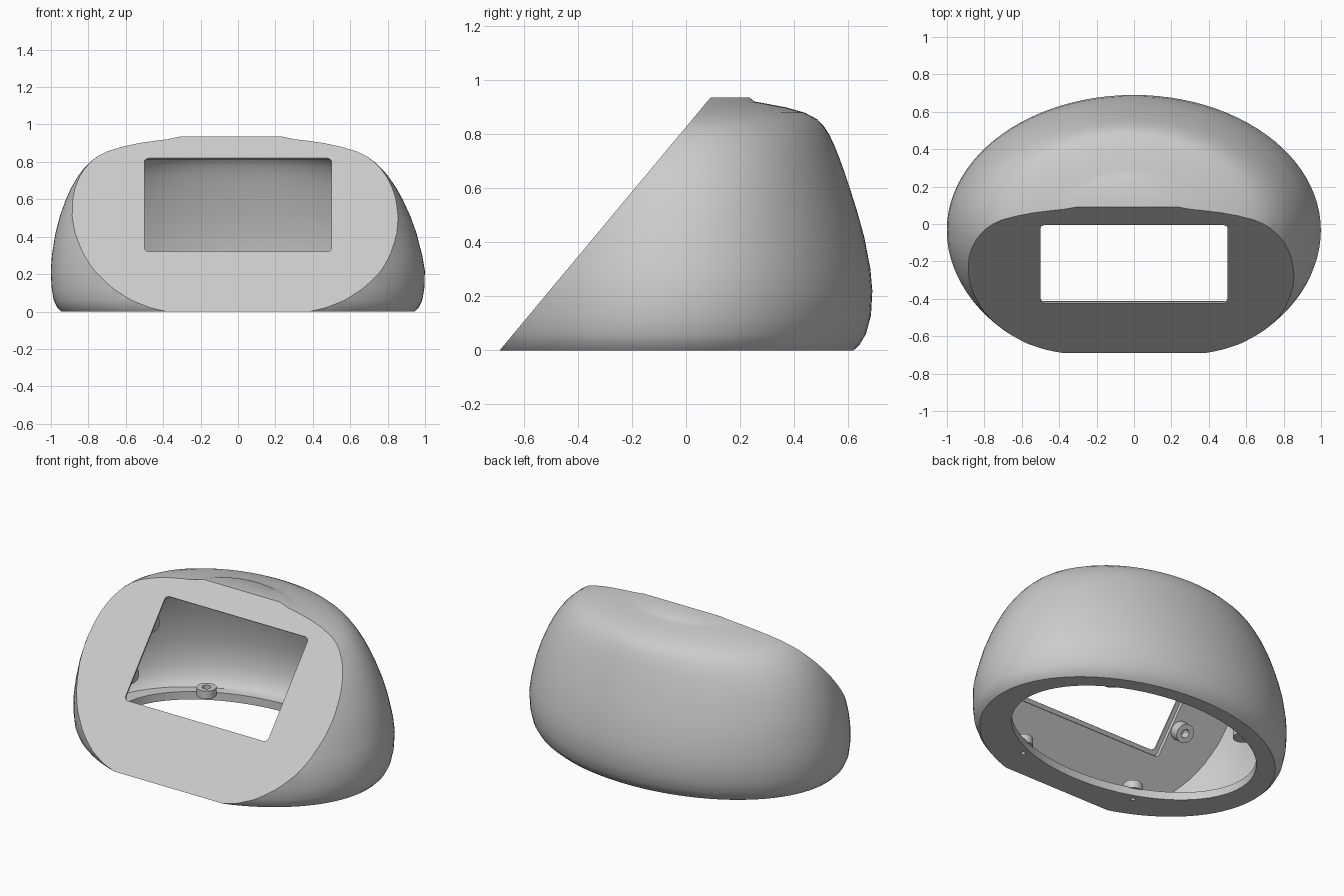
import bpy, bmesh, math
from mathutils import Vector, Matrix

if "Cube" in bpy.data.objects:
    bpy.data.objects.remove(bpy.data.objects["Cube"], do_unlink=True)

grey = bpy.data.materials.new("light grey plastic")
grey.use_nodes = True
grey.diffuse_color = (0.6, 0.6, 0.6, 1)
grey.node_tree.nodes["Principled BSDF"].inputs["Base Color"].default_value = (0.6, 0.6, 0.6, 1)

# Sloping front panel: local x is right, y runs up the slope, z points outward
TILT = math.atan2(0.935, 0.78)
PANEL = Matrix.Translation((0, -0.2145, 0.57)) @ Matrix.Rotation(TILT, 4, 'X')
OUT = Vector((0, -math.sin(TILT), math.cos(TILT)))

# Body profile: height, half width, rear reach
PROFILE = [(0, .945, .62), (.02, .965, .642), (.06, .985, .666), (.13, .997, .685),
           (.22, 1, .69), (.3, .99, .683), (.42, .965, .66), (.51, .937, .635),
           (.6, .9, .607), (.66, .87, .587), (.72, .832, .565), (.76, .8, .549),
           (.8, .76, .53), (.83, .72, .51), (.855, .67, .487), (.88, .59, .44),
           (.9, .5, .37), (.915, .4, .29), (.921, .35, .255), (.937, .28, .235)]
TOP = PROFILE[-1][0]


def make_object(name, bm):
    bmesh.ops.recalc_face_normals(bm, faces=bm.faces)
    mesh = bpy.data.meshes.new(name)
    bm.to_mesh(mesh)
    bm.free()
    mesh.materials.append(grey)
    ob = bpy.data.objects.new(name, mesh)
    bpy.context.collection.objects.link(ob)
    return ob


def dome(name, inset=0.0, z0=0.0, z1=TOP, depth=0.0, count=96):
    """Loft oval rings, then slice off the front along the sloping plane."""
    bm = bmesh.new()
    rings = []
    for z, a, rear in PROFILE:
        shift = -0.05 * max(0, z - 0.2)
        middle = -0.05 + 0.08 * z
        back, front = rear - middle - inset, a * 0.74 - inset
        a -= inset
        ring = []
        for i in range(count):
            t = math.tau * i / count
            s = math.sin(t)
            ring.append(bm.verts.new((shift + a * math.cos(t), middle + s * (back if s > 0 else front),
                                      z0 + z * (z1 - z0) / TOP)))
        rings.append(ring)
    for low, high in zip(rings, rings[1:]):
        for i in range(count):
            j = (i + 1) % count
            bm.faces.new((low[i], low[j], high[j], high[i]))
    bm.faces.new(rings[0])
    bm.faces.new(rings[-1])
    bmesh.ops.bisect_plane(bm, geom=bm.verts[:] + bm.edges[:] + bm.faces[:], dist=1e-5,
                           plane_co=PANEL.translation - OUT * depth, plane_no=OUT, clear_outer=True)
    bmesh.ops.holes_fill(bm, edges=[e for e in bm.edges if e.is_boundary], sides=0)
    return make_object(name, bm)


def window_block(name, w, h, low, high, radius):
    """Rounded block lying in the front panel."""
    bm = bmesh.new()
    bmesh.ops.create_cube(bm, size=1, matrix=Matrix.Translation((0, 0, (low + high) / 2))
                          @ Matrix.Diagonal((w, h, high - low, 1)))
    posts = [e for e in bm.edges if abs(e.verts[0].co.z - e.verts[1].co.z) > 1e-4]
    bmesh.ops.bevel(bm, geom=posts, offset=radius, segments=4, affect='EDGES', profile=0.5)
    bm.transform(PANEL)
    return make_object(name, bm)


def cylinder(name, matrix, rx, ry, low, high, count):
    bm = bmesh.new()
    bmesh.ops.create_cone(bm, cap_ends=True, segments=count, radius1=1, radius2=1, depth=1,
                          matrix=matrix @ Matrix.Translation((0, 0, (low + high) / 2))
                          @ Matrix.Diagonal((rx, ry, high - low, 1)))
    return make_object(name, bm)


def carve(ob, cutter):
    mod = ob.modifiers.new("cut", 'BOOLEAN')
    mod.operation, mod.solver, mod.object = 'DIFFERENCE', 'EXACT', cutter
    bpy.context.view_layer.objects.active = ob
    bpy.ops.object.modifier_apply(modifier=mod.name)
    bpy.data.objects.remove(cutter, do_unlink=True)


def smooth(ob):
    bpy.ops.object.select_all(action='DESELECT')
    ob.select_set(True)
    bpy.context.view_layer.objects.active = ob
    bpy.ops.object.shade_smooth_by_angle(angle=math.radians(40))


# Hollow shell with window, rear window recess and oval base opening
shell = dome("shell")
carve(shell, dome("cavity", 0.035, 0.05, 0.902, 0.035))
carve(shell, window_block("window_cut", 1.0, 0.651, -0.15, 0.1, 0.025))
carve(shell, window_block("recess_cut", 1.05, 0.7, -0.15, -0.01, 0.025))
carve(shell, cylinder("base_cut", Matrix.Identity(4), 0.8, 0.53, -0.1, 0.08, 96))


# Screw bosses on the base flange and beside the window
def boss(name, matrix, low, high):
    ob = cylinder(name, matrix, 0.057, 0.057, low, high, 24)
    carve(ob, cylinder("hole", matrix, 0.026, 0.026, low + 0.012, high + 0.1, 16))
    smooth(ob)


for side, x in (("left", 1), ("right", -1)):
    for place, px, py in (("front", 0.41, -0.5), ("rear", 0.49, 0.385)):
        spot = Matrix.Translation((x * px, py, 0))
        boss(f"{side}_{place}_base_boss", spot, 0.045, 0.095)
        carve(shell, cylinder("screw_hole", spot, 0.013, 0.013, -0.05, 0.03, 12))
    for place, py in (("lower", -0.16), ("upper", 0.16)):
        spot = PANEL @ Matrix.Translation((x * 0.585, py, -0.03)) @ Matrix.Rotation(math.pi, 4, 'X')
        boss(f"{side}_{place}_panel_boss", spot, 0, 0.07)
smooth(shell)
